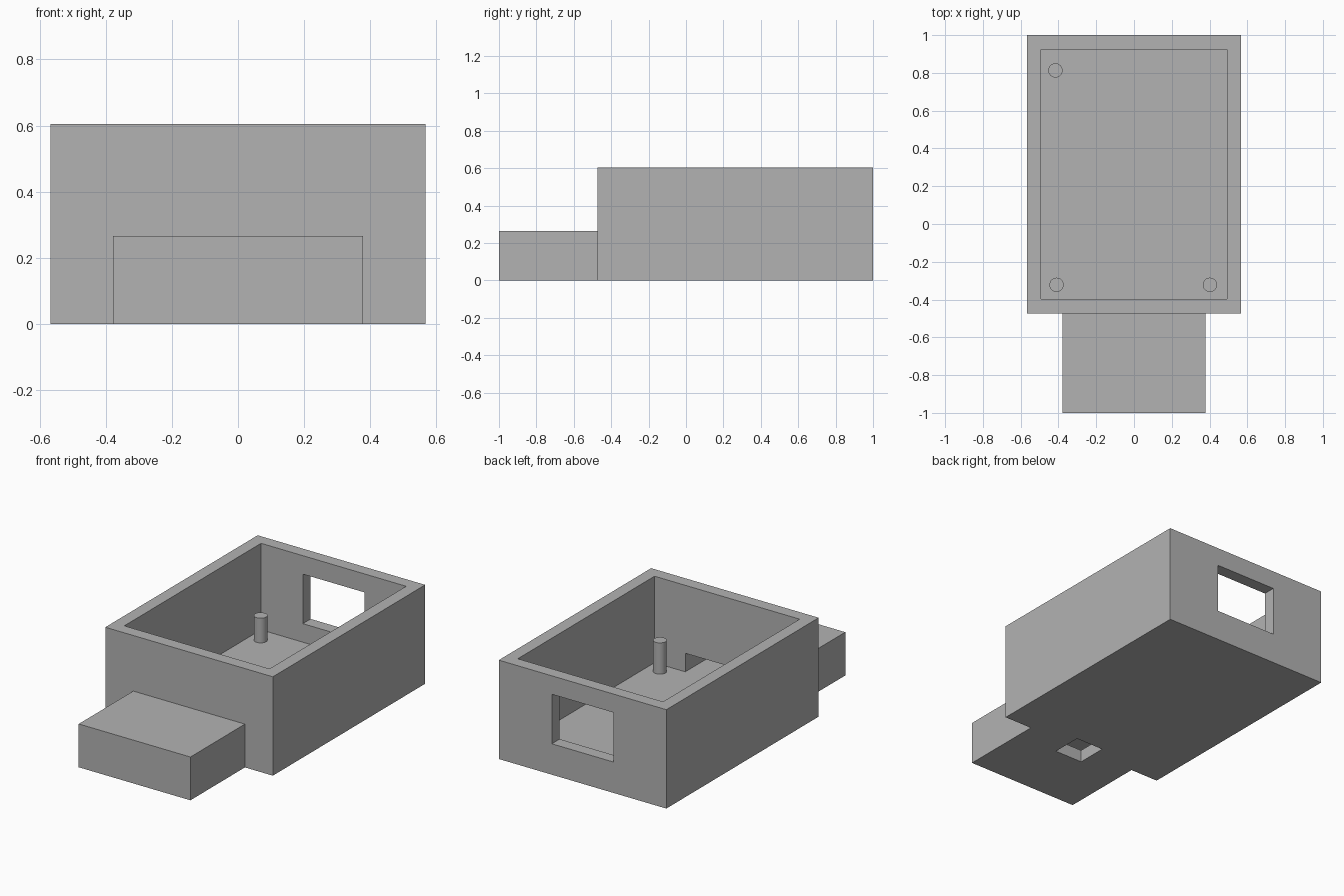
import bpy
import bmesh
from mathutils import Matrix, Vector

if "Cube" in bpy.data.objects:
    bpy.data.objects.remove(bpy.data.objects["Cube"])

WALL = 0.0756          # wall and floor thickness
W, H = 0.567, 0.605    # half width and height of the tray
FRONT, BACK = -0.473, 1.0

grey = bpy.data.materials.new("plain grey")
grey.use_nodes = True
colour = (0.45, 0.45, 0.45, 1)
grey.diffuse_color = colour
grey.node_tree.nodes["Principled BSDF"].inputs["Base Color"].default_value = colour


def add_object(name, bm):
    mesh = bpy.data.meshes.new(name)
    bm.to_mesh(mesh)
    bm.free()
    mesh.materials.append(grey)
    obj = bpy.data.objects.new(name, mesh)
    bpy.context.collection.objects.link(obj)
    return obj


def block(name, half_x, y, z):
    """Box centred on x, spanning the given y and z ranges."""
    bm = bmesh.new()
    size = Vector((2 * half_x, y[1] - y[0], z[1] - z[0]))
    centre = Vector((0, sum(y) / 2, sum(z) / 2))
    bmesh.ops.create_cube(bm, size=1, matrix=Matrix.Translation(centre) @ Matrix.Diagonal(size).to_4x4())
    return add_object(name, bm)


def select_only(obj):
    bpy.ops.object.select_all(action='DESELECT')
    bpy.context.view_layer.objects.active = obj
    obj.select_set(True)


def combine(target, tool, operation):
    """Apply a boolean and remove the helper."""
    tool.hide_render = True
    mod = target.modifiers.new(tool.name, 'BOOLEAN')
    mod.operation = operation
    mod.solver = 'EXACT'
    mod.object = tool
    select_only(target)
    bpy.ops.object.modifier_apply(modifier=mod.name)
    bpy.data.objects.remove(tool)


# Open tray with a low hollow nose on the front
case = block("case", W, (FRONT, BACK), (0, H))
combine(case, block("nose", 0.378, (-1, FRONT + 0.03), (0, 0.265)), 'UNION')

inner_front = FRONT + WALL
cutters = [
    block("cavity", W - WALL, (inner_front, BACK - WALL), (WALL, H + 0.1)),
    block("nose_channel", 0.283, (-1 + WALL, inner_front + 0.1), (WALL, 0.189)),
    block("floor_hole", 0.0945, (inner_front - 0.189, inner_front), (-0.1, 0.13)),
    block("back_window", 0.208, (BACK - 0.2, BACK + 0.1), (0.189, 0.492)),
]
for cutter in cutters:
    combine(case, cutter, 'DIFFERENCE')

# Mounting pins standing on the floor
pins = [("pin_back_right", -0.416, 0.813, 0.227),
        ("pin_front_right", -0.41, -0.322, 0.267),
        ("pin_front_left", 0.402, -0.322, 0.267)]
for name, x, y, top in pins:
    bm = bmesh.new()
    base = WALL - 0.01
    bmesh.ops.create_cone(bm, cap_ends=True, segments=32, radius1=0.0378, radius2=0.0378,
                          depth=top - base, matrix=Matrix.Translation((x, y, (top + base) / 2)))
    select_only(add_object(name, bm))
    bpy.ops.object.shade_smooth_by_angle()
